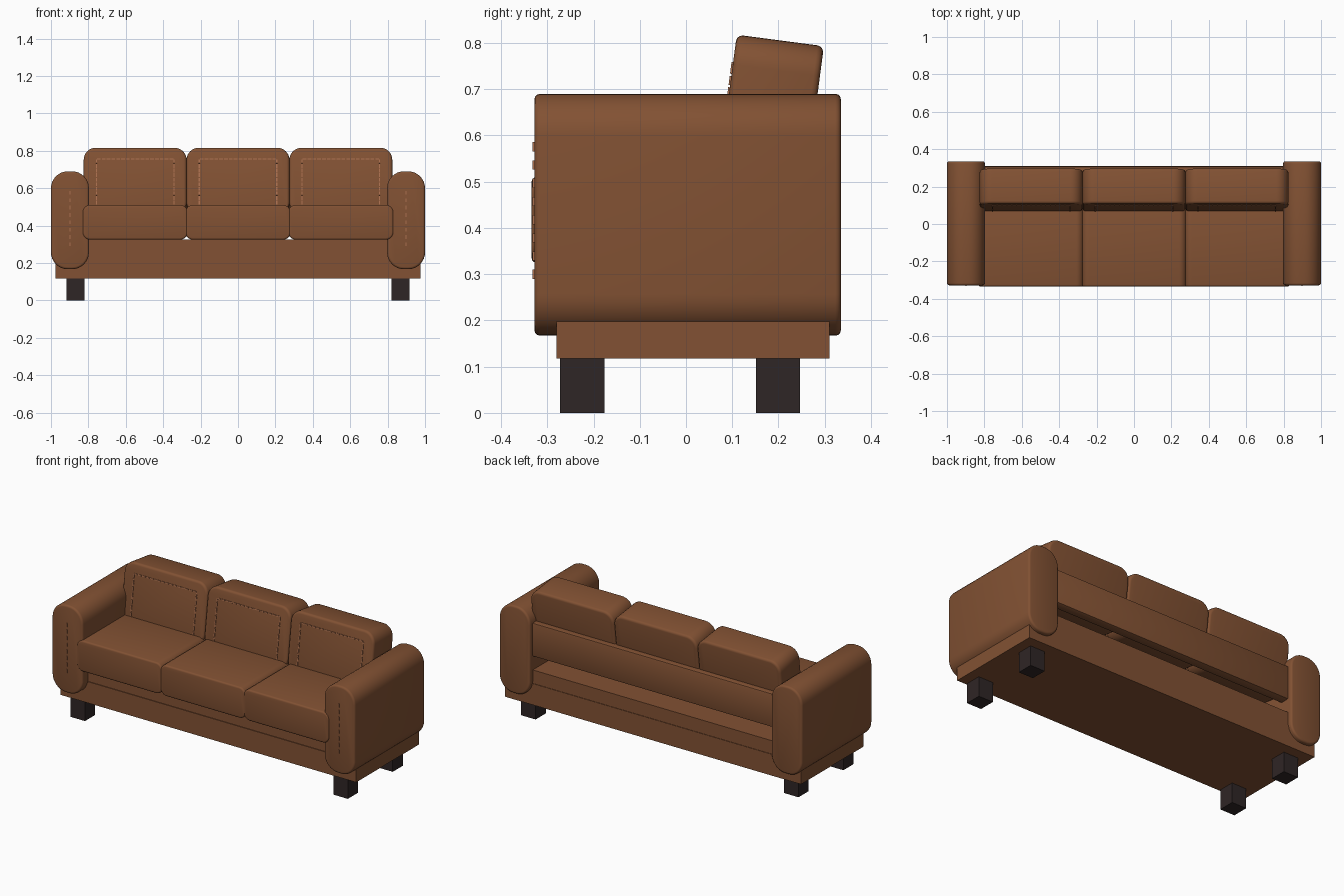
import bpy, bmesh, math
from mathutils import Matrix, Vector

if "Cube" in bpy.data.objects:
    bpy.data.objects.remove(bpy.data.objects["Cube"])


def material(name, rgb):
    m = bpy.data.materials.new(name)
    m.diffuse_color = (*rgb, 1)
    m.use_nodes = True
    m.node_tree.nodes["Principled BSDF"].inputs["Base Color"].default_value = m.diffuse_color
    return m


LEATHER = material("brown leather", (0.223, 0.083, 0.033))
STITCH = material("tan thread", (0.42, 0.165, 0.08))
WOOD = material("dark wood", (0.028, 0.019, 0.019))


def finish(bm, name, mat, matrix=Matrix(), smooth=True):
    bmesh.ops.recalc_face_normals(bm, faces=bm.faces)
    bm.transform(matrix)
    me = bpy.data.meshes.new(name)
    bm.to_mesh(me)
    bm.free()
    me.materials.append(mat)
    ob = bpy.data.objects.new(name, me)
    bpy.context.collection.objects.link(ob)
    if smooth:
        bpy.ops.object.select_all(action='DESELECT')
        ob.select_set(True)
        bpy.context.view_layer.objects.active = ob
        bpy.ops.object.shade_smooth_by_angle(angle=math.radians(35))
    return ob


def add_box(bm, lo, hi):
    lo, hi = Vector(lo), Vector(hi)
    bmesh.ops.create_cube(bm, size=1, matrix=Matrix.Translation((lo + hi) / 2)
                          @ Matrix.Diagonal((*(hi - lo), 1)))


def box(name, lo, hi, mat, bevel=0):
    bm = bmesh.new()
    add_box(bm, lo, hi)
    if bevel:
        bmesh.ops.bevel(bm, geom=bm.edges[:], offset=bevel, segments=2,
                        profile=0.5, affect='EDGES')
    return finish(bm, name, mat, smooth=bool(bevel))


def padded(name, size, radius, rim, matrix):
    """Rounded rectangle in x/z, extruded along y, with softened rims."""
    w, d, h = (s / 2 for s in size)
    bm = bmesh.new()
    ring = []
    for k, (sx, sz) in enumerate(((1, 1), (-1, 1), (-1, -1), (1, -1))):
        for i in range(9):
            a = math.pi / 2 * (k + i / 8)
            ring.append(bm.verts.new((sx * (w - radius) + radius * math.cos(a), -d,
                                      sz * (h - radius) + radius * math.sin(a))))
    face = bm.faces.new(ring)
    ext = bmesh.ops.extrude_face_region(bm, geom=[face])["geom"]
    bmesh.ops.translate(bm, vec=(0, 2 * d, 0),
                        verts=[g for g in ext if isinstance(g, bmesh.types.BMVert)])
    if len(bm.faces) == len(ring) + 1:
        bm.faces.new(ring)
    rims = [e for e in bm.edges
            if abs(e.verts[0].co.y - e.verts[1].co.y) < 1e-6]
    bmesh.ops.bevel(bm, geom=rims, offset=rim, segments=3, profile=0.5, affect='EDGES')
    return finish(bm, name, LEATHER, matrix)


def dashes(bm, start, end, y, period, length, width):
    """Row of thin stitches from start to end (x, z) on the plane y."""
    (x0, z0), (x1, z1) = start, end
    span = math.hypot(x1 - x0, z1 - z0)
    n = round(span / period)
    upright = abs(z1 - z0) > abs(x1 - x0)
    for i in range(n):
        t = (i + 0.5) / n
        x, z = x0 + (x1 - x0) * t, z0 + (z1 - z0) * t
        a, b = (width / 2, length / 2) if upright else (length / 2, width / 2)
        add_box(bm, (x - a, y - 0.003, z - b), (x + a, y + 0.003, z + b))


# Base frame, seat deck and back panel
box("base_frame", (-0.977, -0.28, 0.118), (0.977, 0.31, 0.245), LEATHER)
box("seat_deck", (-0.80, -0.276, 0.245), (0.80, 0.307, 0.325), LEATHER)
box("back_panel", (-0.81, 0.25, 0.405), (0.81, 0.308, 0.605), LEATHER, 0.008)

# Arms with front stitching, and legs
for side, s in (("left", -1), ("right", 1)):
    padded(side + "_arm", (0.203, 0.663, 0.523), 0.09, 0.012,
           Matrix.Translation((s * 0.8985, 0.0035, 0.4285)))
    bm = bmesh.new()
    dashes(bm, (s * 0.898, 0.28), (s * 0.898, 0.595), -0.3295, 0.0394, 0.02, 0.006)
    finish(bm, side + "_arm_stitching", STITCH, smooth=False)
    for end, y in (("front", -0.224), ("back", 0.199)):
        box(f"{side}_{end}_leg", (s * 0.868 - 0.048, y - 0.048, 0),
            (s * 0.868 + 0.048, y + 0.048, 0.125), WOOD)

# Three seat cushions and three leaning back cushions with stitched panels
for name, x in (("left", -0.55), ("middle", 0), ("right", 0.55)):
    padded(name + "_seat_cushion", (0.562, 0.435, 0.185), 0.04, 0.01,
           Matrix.Translation((x, -0.1165, 0.4175)))
    lean = (Matrix.Translation((x, 0.1805, 0.627))
            @ Matrix.Rotation(math.radians(-7.5), 4, 'X'))
    padded(name + "_back_cushion", (0.55, 0.19, 0.36), 0.065, 0.014, lean)
    bm = bmesh.new()
    for sx in (-0.207, 0.207):
        dashes(bm, (sx, -0.13), (sx, 0.117), -0.0955, 0.026, 0.02, 0.006)
    dashes(bm, (-0.207, 0.117), (0.207, 0.117), -0.0955, 0.026, 0.02, 0.006)
    finish(bm, name + "_back_stitching", STITCH, lean, smooth=False)
